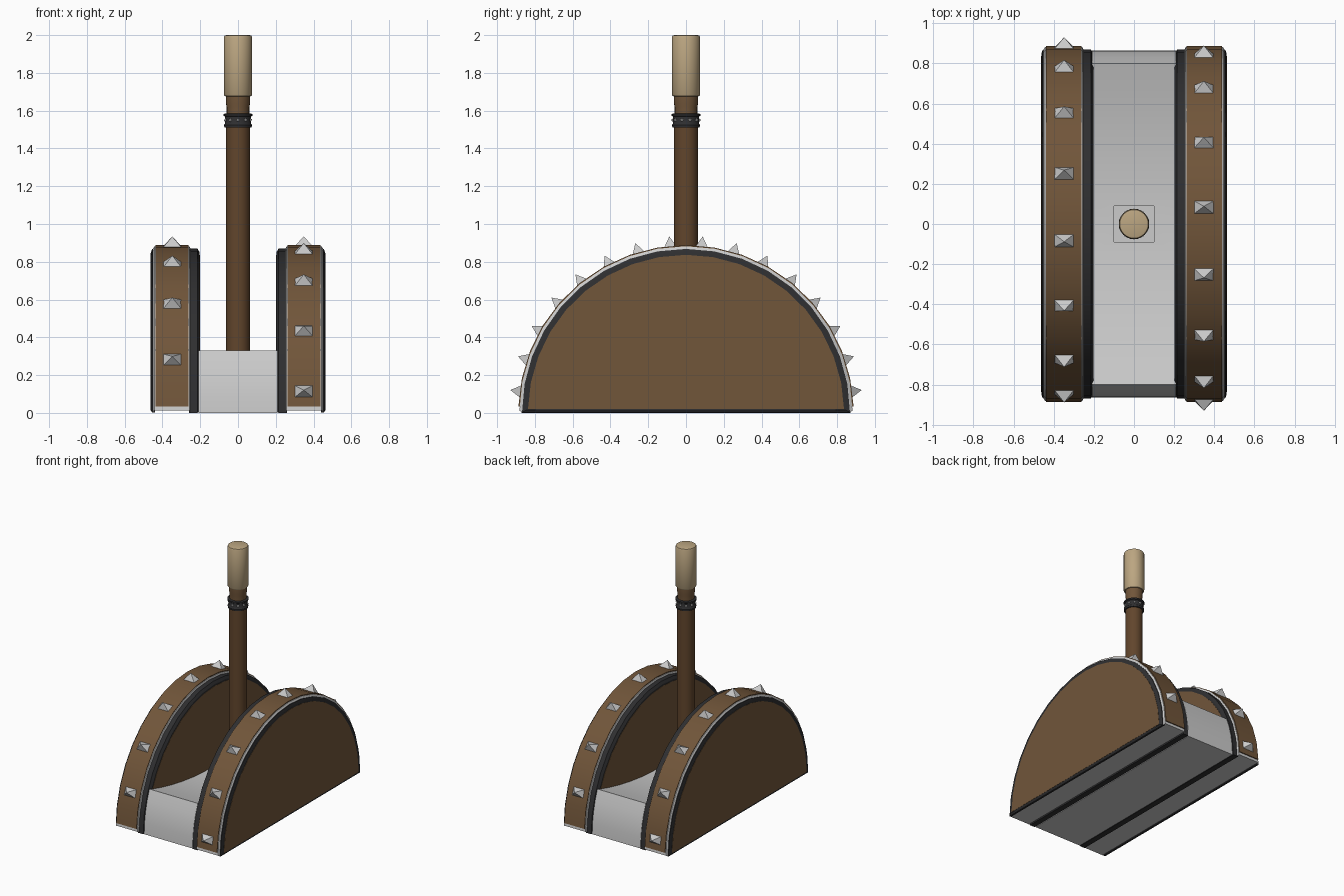
import bpy, bmesh, math
from mathutils import Vector

if "Cube" in bpy.data.objects:
    bpy.data.objects.remove(bpy.data.objects["Cube"])


def mat(name, c):
    m = bpy.data.materials.new(name)
    m.diffuse_color = (*c, 1)
    m.use_nodes = True
    m.node_tree.nodes["Principled BSDF"].inputs["Base Color"].default_value = m.diffuse_color
    return m


WOOD = mat("wood", (0.165, 0.092, 0.042))
POLE = mat("dark_wood", (0.12, 0.06, 0.025))
DARK = mat("dark_metal", (0.028, 0.028, 0.03))
GRIP = mat("grip", (0.50, 0.38, 0.22))


def make(name, bm, material=None, smooth=30):
    bmesh.ops.recalc_face_normals(bm, faces=bm.faces)
    me = bpy.data.meshes.new(name)
    bm.to_mesh(me)
    bm.free()
    ob = bpy.data.objects.new(name, me)
    bpy.context.collection.objects.link(ob)
    if material:
        me.materials.append(material)
    if smooth:
        bpy.ops.object.select_all(action='DESELECT')
        ob.select_set(True)
        bpy.context.view_layer.objects.active = ob
        bpy.ops.object.shade_smooth_by_angle(angle=math.radians(smooth))
    return ob


def loft(name, rings, material=None, smooth=30):
    bm = bmesh.new()
    vs = [[bm.verts.new(p) for p in ring] for ring in rings]
    n = len(vs[0])
    for a, b in zip(vs, vs[1:]):
        for i in range(n):
            j = (i + 1) % n
            bm.faces.new((a[i], a[j], b[j], b[i]))
    bm.faces.new(vs[0])
    bm.faces.new(vs[-1])
    return make(name, bm, material, smooth)


def half_disc(name, sections, material=None, n=18):
    # sections: (x, radius, bottom z)
    rings = []
    for x, r, z0 in sections:
        a0 = math.asin(z0 / r)
        angs = [a0 + (math.pi - 2 * a0) * i / n for i in range(n + 1)]
        rings.append([(x, -r * math.cos(a), r * math.sin(a)) for a in angs])
    return loft(name, rings, material, 25)


def lathe(name, profile, material, n=24):
    rings = [[(r * math.cos(math.tau * i / n), r * math.sin(math.tau * i / n), z)
              for i in range(n)] for r, z in profile]
    return loft(name, rings, material, 40)


def box(bm, lo, hi):
    vs = bmesh.ops.create_cube(bm, size=1)["verts"]
    for v in vs:
        v.co = Vector([hi[k] if v.co[k] > 0 else lo[k] for k in range(3)])


# Half-round side wheels, with staggered spikes
for s, side in ((-1, "left"), (1, "right")):
    half_disc(side + "_rim", [(s * .252, .87, .004), (s * .257, .882, .012),
                              (s * .443, .882, .012), (s * .45, .87, .004)])
    half_disc(side + "_outer_trim", [(s * .44, .868, .003), (s * .455, .868, .003),
                                     (s * .462, .847, .014)], DARK)
    half_disc(side + "_inner_trim", [(s * .26, .87, 0), (s * .215, .87, 0),
                                     (s * .203, .85, .012)], DARK)
    half_disc(side + "_outer_panel", [(s * .45, .837, .02), (s * .4635, .837, .02)], WOOD)
    half_disc(side + "_inner_panel", [(s * .22, .837, .02), (s * .2015, .837, .02)], WOOD)
    half_disc(side + "_tread", [(s * .262, .888, .035), (s * .438, .888, .035)], WOOD)

    bm = bmesh.new()
    for k in range(8):
        a = math.radians(7.4 + 22 * k)
        if s < 0:
            a = math.pi - a
        out = Vector((0, -math.cos(a), math.sin(a)))
        tan = Vector((0, math.sin(a), math.cos(a)))
        c = Vector((s * .348, 0, 0)) + out * .878
        base = [bm.verts.new(c + Vector((i * .053, 0, 0)) + tan * j * .035)
                for i, j in ((-1, -1), (1, -1), (1, 1), (-1, 1))]
        tip = bm.verts.new(c + out * .06)
        bm.faces.new(base)
        for i in range(4):
            bm.faces.new((base[i], base[(i + 1) % 4], tip))
    make(side + "_spikes", bm, None, 0)

# Centre block with rounded ends and a dished top
prof = [(-.865 * math.cos(a), .865 * math.sin(a))
        for a in (math.radians(22.4 * i / 4) for i in range(5))]
for i in range(1, 12):
    t = -1 + i / 6
    prof.append((.8 * t, .21 + .12 * t * t))
prof += [(.865 * math.cos(a), .865 * math.sin(a))
         for a in (math.radians(22.4 * i / 4) for i in range(4, -1, -1))]
block = loft("centre_block", [[(x, y, z) for y, z in prof] for x in (-.21, .21)])

# Square socket for the pole
bm = bmesh.new()
box(bm, (-.1, -.09, .1), (.1, .09, .5))
cutter = make("socket_cutter", bm, None, 0)
cutter.hide_render = True
cutter.hide_set(True)
mod = block.modifiers.new("socket", 'BOOLEAN')
mod.object = cutter
mod.operation = 'DIFFERENCE'
mod.solver = 'EXACT'

# Lever pole, collar, neck and grip
lathe("pole", [(.063, .09), (.063, 1.53)], POLE)
lathe("neck", [(.06, 1.56), (.06, 1.62), (.064, 1.64), (.064, 1.69)], WOOD)
lathe("collar", [(.06, 1.51), (.072, 1.512), (.074, 1.525), (.069, 1.532), (.069, 1.568),
                 (.076, 1.573), (.076, 1.583), (.06, 1.586)], DARK)
lathe("grip", [(.058, 1.675), (.07, 1.677), (.075, 1.685), (.075, 1.988), (.071, 1.997),
               (.062, 2.0)], GRIP)

# Collar studs
bm = bmesh.new()
for i in range(10):
    a = math.tau * (i + .5) / 10
    vs = bmesh.ops.create_icosphere(bm, subdivisions=1, radius=.009)["verts"]
    bmesh.ops.translate(bm, verts=vs, vec=(.069 * math.cos(a), .069 * math.sin(a), 1.55))
make("collar_studs", bm)
